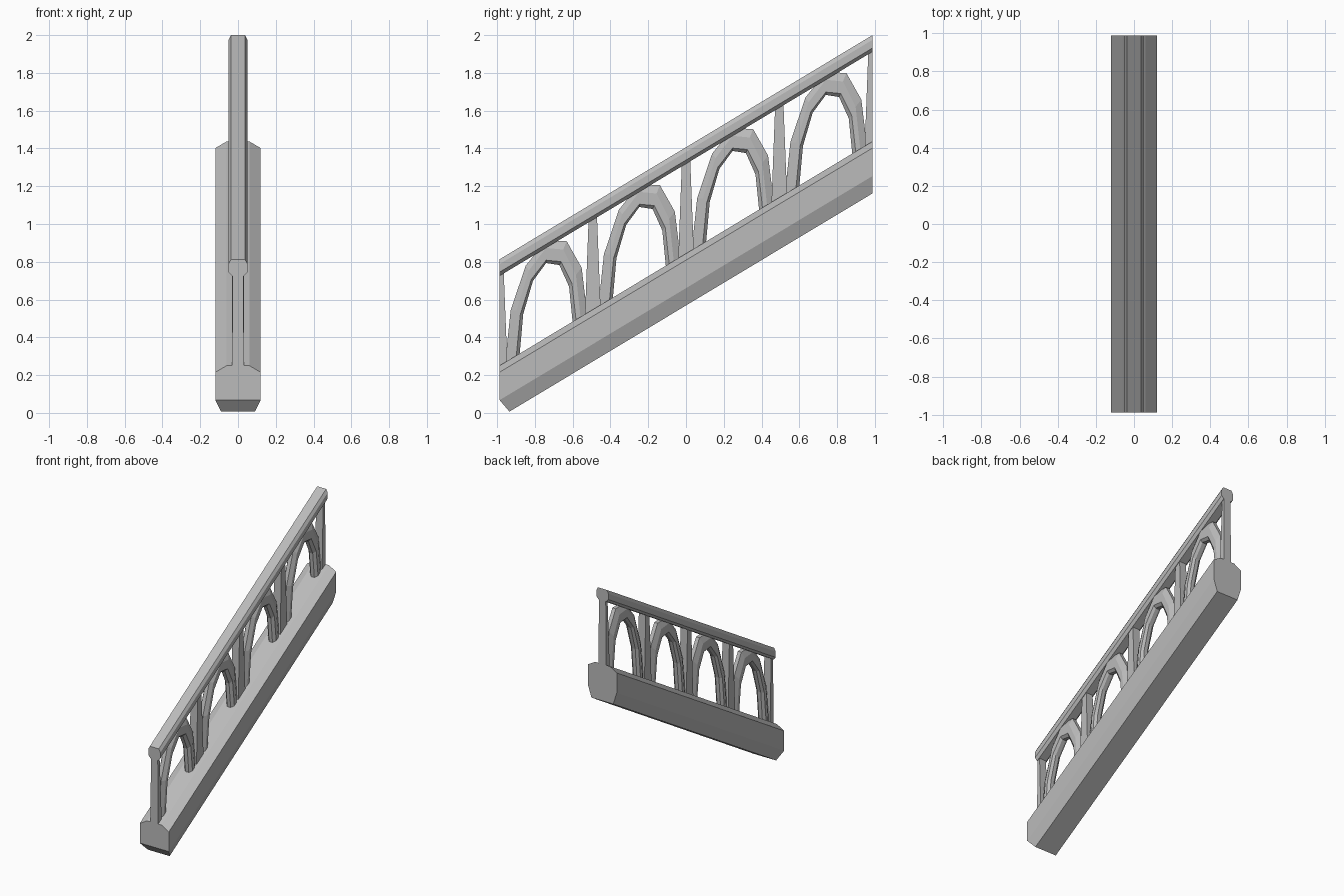
import bpy
import bmesh
from math import sin, cos, pi
from mathutils import Vector

HALF = 0.9875      # half length along y
SLOPE = 0.601      # rise per unit of run
SEGMENTS = 6       # straight pieces in each arch
BAYS = 4
PITCH = 2 * HALF / BAYS
BASE_TOP = 0.25    # top of the base at the low end

if "Cube" in bpy.data.objects:
    bpy.data.objects.remove(bpy.data.objects["Cube"])

stone = bpy.data.materials.new("grey stone")
stone.use_nodes = True
GREY = (0.5, 0.5, 0.5, 1)
stone.diffuse_color = GREY
stone.node_tree.nodes["Principled BSDF"].inputs["Base Color"].default_value = GREY


def loft(bm, rings):
    """Skin a row of matching closed rings and cap both ends."""
    loops = [[bm.verts.new(p) for p in ring] for ring in rings]
    n = len(loops[0])
    for a, b in zip(loops, loops[1:]):
        for i in range(n):
            j = (i + 1) % n
            bm.faces.new((a[i], a[j], b[j], b[i]))
    bm.faces.new(loops[0])
    bm.faces.new(loops[-1])


def finish(name, bm):
    """Slant the part along the stair and turn it into an object."""
    for v in bm.verts:
        v.co.z += SLOPE * (v.co.y + HALF)
    bmesh.ops.recalc_face_normals(bm, faces=bm.faces)
    mesh = bpy.data.meshes.new(name)
    bm.to_mesh(mesh)
    bm.free()
    mesh.materials.append(stone)
    obj = bpy.data.objects.new(name, mesh)
    bpy.context.collection.objects.link(obj)
    return obj


def mirrored(half):
    return half + [(-x, z) for x, z in reversed(half)]


def beam(name, half_profile):
    bm = bmesh.new()
    profile = mirrored(half_profile)
    loft(bm, [[(x, y, z) for x, z in profile] for y in (-HALF, HALF)])
    return finish(name, bm)


# Base beam, with its lower front corner cut off
base = beam("base_beam", [(0.09, -0.025), (0.12, 0.067), (0.12, 0.215), (0.06, BASE_TOP)])
bm = bmesh.new()
bm.from_mesh(base.data)
cut = bmesh.ops.bisect_plane(
    bm, geom=bm.verts[:] + bm.edges[:] + bm.faces[:],
    plane_co=Vector((0, -HALF, 0.068)), plane_no=Vector((0, -0.068, -0.058)),
    clear_outer=True)
bmesh.ops.holes_fill(bm, edges=[e for e in bm.edges if e.is_boundary])
bmesh.ops.recalc_face_normals(bm, faces=bm.faces)
bm.to_mesh(base.data)
bm.free()

# Handrail
beam("handrail", [(0.032, 0.725), (0.05, 0.745), (0.05, 0.788), (0.037, 0.813)])

# Tapered posts, halved at both ends
for k in range(BAYS + 1):
    y = -HALF + k * PITCH
    rings = []
    for z, wide, deep in ((BASE_TOP - 0.03, 0.032, 0.042), (0.74, 0.028, 0.022)):
        front, back = max(y - deep, -HALF), min(y + deep, HALF)
        rings.append([(-wide, front, z), (wide, front, z), (wide, back, z), (-wide, back, z)])
    bm = bmesh.new()
    loft(bm, rings)
    finish(f"post_{k + 1}", bm)

# Pointed-oval arches: section as (x, half span, height)
side = [(0.014, 0.14, 0.395), (0.032, 0.158, 0.41), (0.032, 0.182, 0.475), (0.014, 0.217, 0.515)]
section = side + [(-x, a, b) for x, a, b in reversed(side)]
for k in range(BAYS):
    middle = -HALF + (k + 0.5) * PITCH
    rings = []
    for i in range(SEGMENTS + 1):
        t = pi * i / SEGMENTS
        rings.append([(x, middle - a * cos(t), BASE_TOP + b * sin(t)) for x, a, b in section])
    # short feet that sink into the base
    rings.insert(0, [(x, y, z - 0.03) for x, y, z in rings[0]])
    rings.append([(x, y, z - 0.03) for x, y, z in rings[-1]])
    bm = bmesh.new()
    loft(bm, rings)
    finish(f"arch_{k + 1}", bm)
